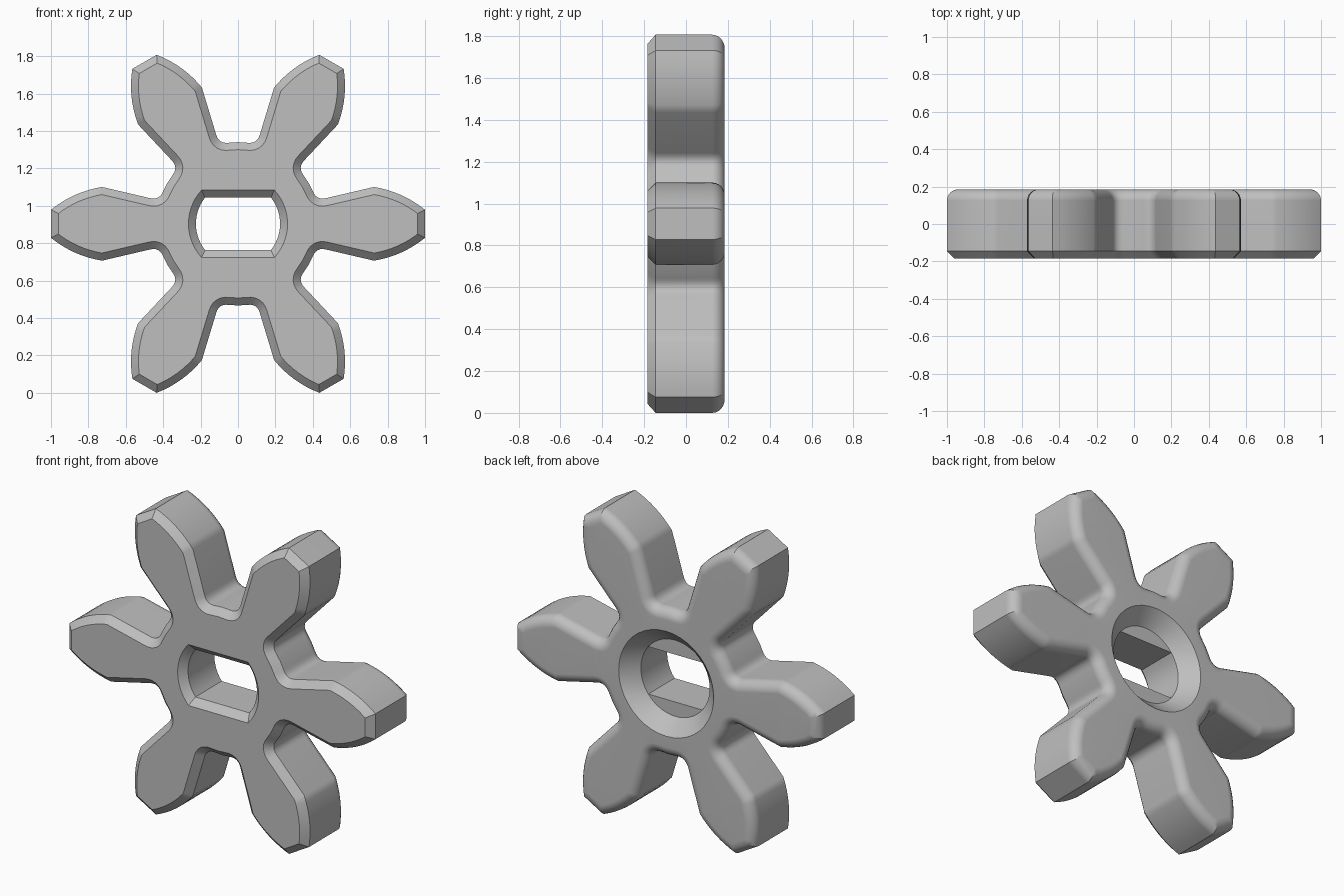
import bpy, bmesh, math
from mathutils import Vector, Matrix

cube = bpy.data.objects.get("Cube")
if cube:
    bpy.data.objects.remove(cube, do_unlink=True)

HALF = 0.185        # half thickness
CENTRE_Z = 0.9035
CHAMFER = 0.04      # front bevel
FILLET = 0.06       # back rounding
SHELF_Y = 0.10      # depth of the ledge inside the bore


def curve(a, b, c, n):
    """Quadratic curve from a to c pulled toward b."""
    a, b, c = Vector(a), Vector(b), Vector(c)
    return [a * (1 - t) ** 2 + b * 2 * t * (1 - t) + c * t * t
            for t in (i / n for i in range(n + 1))]


# Outline: half a tooth, mirrored, then repeated six times
root = Vector((0.378, 0.2185))
half = curve((1, 0.075), (0.88, 0.172), (0.727, 0.197), 8)
half += curve((0.47, 0.137), (0.42, 0.125), (0.40, 0.174), 6)
tooth = [Vector((p.x, -p.y)) for p in reversed(half)] + half + [root]
outline = [Matrix.Rotation(math.radians(60 * k), 2) @ p
           for k in range(6) for p in tooth]


def inset(loop, d):
    """Move a counter-clockwise loop inward by d with mitred corners."""
    out = []
    for i, p in enumerate(loop):
        e1 = (p - loop[i - 1]).normalized()
        e2 = (loop[(i + 1) % len(loop)] - p).normalized()
        n1, n2 = Vector((-e1.y, e1.x)), Vector((-e2.y, e2.x))
        out.append(p + (n1 + n2) * d / (1 + n1.dot(n2)))
    return out


def bore(r, h, flat):
    """Circle of radius r, cut by flats at height h if flat is set."""
    a = math.asin(h / r)
    spans = [(-a, a), (a, math.pi - a),
             (math.pi - a, math.pi + a), (math.pi + a, 2 * math.pi - a)]
    pts = []
    for s, e in spans:
        for i in range(14):
            t = s + (e - s) * i / 14
            z = r * math.sin(t)
            pts.append(Vector((r * math.cos(t), max(-h, min(h, z)) if flat else z)))
    return pts


bm = bmesh.new()


def loft(layers):
    """Skin a stack of (y, loop) layers and return the vertex rings."""
    rings = [[bm.verts.new((p.x, y, p.y + CENTRE_Z)) for p in loop]
             for y, loop in layers]
    for lo, hi in zip(rings, rings[1:]):
        for i in range(len(lo)):
            bm.faces.new((lo[i - 1], lo[i], hi[i], hi[i - 1]))
    return rings


# Outer wall: front chamfer, straight side, rounded back
layers = [(-HALF, inset(outline, CHAMFER)), (-HALF + CHAMFER, outline)]
for i in range(7):
    t = math.radians(15 * i)
    layers.append((HALF - FILLET * (1 - math.sin(t)),
                   inset(outline, FILLET * (1 - math.cos(t)))))
outer = loft(layers)

# Bore: chamfered two-flat slot, ledge, conical countersink at the back
inner = loft([(-HALF, bore(0.265, 0.18, True)),
              (-HALF + CHAMFER, bore(0.225, 0.14, True)),
              (SHELF_Y, bore(0.225, 0.14, True)),
              (SHELF_Y, bore(0.225, 0.14, False)),
              (HALF, bore(0.31, 0.14, False))])

# Flat front and back faces with the bore opening left free
for k in (0, -1):
    edges = [bm.edges.get((ring[i - 1], ring[i]))
             for ring in (outer[k], inner[k]) for i in range(len(ring))]
    bmesh.ops.triangle_fill(bm, edges=edges, use_beauty=True,
                            normal=(0, -1 if k == 0 else 1, 0))

bmesh.ops.remove_doubles(bm, verts=bm.verts[:], dist=0.0001)
bmesh.ops.recalc_face_normals(bm, faces=bm.faces[:])
mesh = bpy.data.meshes.new("six_tooth_spider")
bm.to_mesh(mesh)
bm.free()

# Material
grey = bpy.data.materials.new("plain grey")
colour = (0.52, 0.52, 0.52, 1)
grey.use_nodes = True
grey.diffuse_color = colour
grey.node_tree.nodes["Principled BSDF"].inputs["Base Color"].default_value = colour
mesh.materials.append(grey)

obj = bpy.data.objects.new("six_tooth_spider", mesh)
bpy.context.collection.objects.link(obj)
bpy.ops.object.select_all(action='DESELECT')
obj.select_set(True)
bpy.context.view_layer.objects.active = obj
bpy.ops.object.shade_smooth_by_angle(angle=math.radians(30))
weighted = obj.modifiers.new("flat_face_normals", 'WEIGHTED_NORMAL')
weighted.keep_sharp = True
